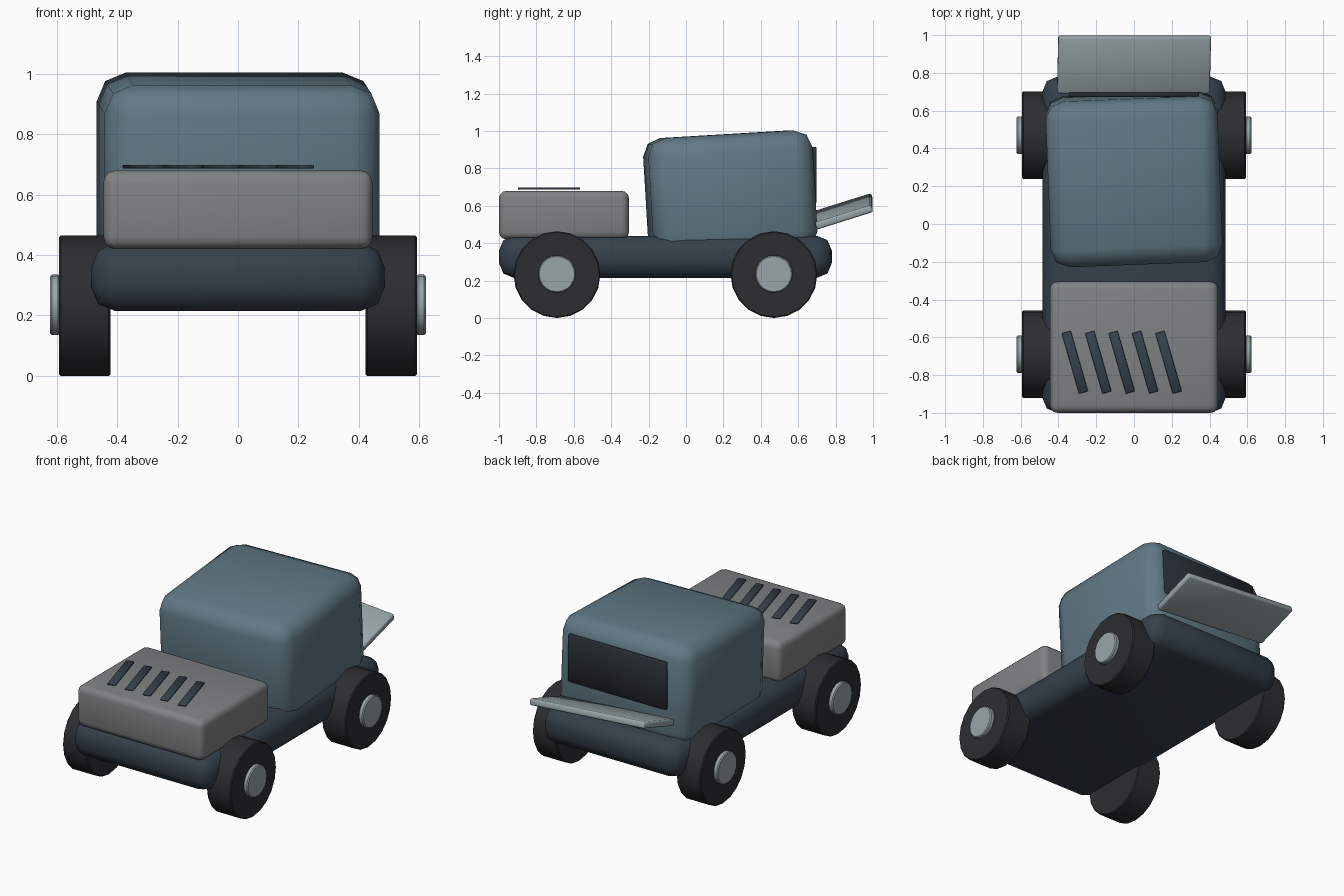
import bpy, bmesh
from math import radians
from mathutils import Matrix, Euler

if "Cube" in bpy.data.objects:
    bpy.data.objects.remove(bpy.data.objects["Cube"])


def material(name, rgb):
    m = bpy.data.materials.new(name)
    m.diffuse_color = (*rgb, 1)
    m.use_nodes = True
    m.node_tree.nodes["Principled BSDF"].inputs["Base Color"].default_value = m.diffuse_color
    return m


BODY = material("dark_blue", (0.035, 0.052, 0.070))
CABIN = material("slate_blue", (0.120, 0.190, 0.235))
HOOD = material("warm_grey", (0.210, 0.225, 0.225))
TRIM = material("light_grey", (0.320, 0.380, 0.400))
RUBBER = material("rubber", (0.025, 0.027, 0.030))
GLASS = material("dark_glass", (0.020, 0.027, 0.035))


def finish(bm, name, mat, loc, rot, angle):
    mesh = bpy.data.meshes.new(name)
    bm.to_mesh(mesh)
    bm.free()
    mesh.shade_smooth()
    mesh.set_sharp_from_angle(angle=radians(angle))
    ob = bpy.data.objects.new(name, mesh)
    ob.location = loc
    ob.rotation_euler = Euler([radians(a) for a in rot])
    mesh.materials.append(mat)
    bpy.context.collection.objects.link(ob)
    return ob


def box(name, mat, size, loc, rot=(0, 0, 0), bevel=0.0, segments=2):
    bm = bmesh.new()
    bmesh.ops.create_cube(bm, size=1, matrix=Matrix.Diagonal((*size, 1)))
    if bevel:
        bmesh.ops.bevel(bm, geom=bm.edges[:], offset=bevel, segments=segments,
                        profile=0.5, affect='EDGES', clamp_overlap=True)
    return finish(bm, name, mat, loc, rot, 50)


def disc(name, mat, radius, depth, loc, sides, bevel):
    # cylinder lying along x with softened rims
    bm = bmesh.new()
    bmesh.ops.create_cone(bm, cap_ends=True, segments=sides, radius1=radius,
                          radius2=radius, depth=depth,
                          matrix=Matrix.Rotation(radians(90), 4, 'Y'))
    rims = [e for e in bm.edges if any(len(f.verts) > 4 for f in e.link_faces)]
    bmesh.ops.bevel(bm, geom=rims, offset=bevel, segments=1, affect='EDGES')
    return finish(bm, name, mat, loc, (0, 0, 0), 40)


# Chassis and front hood
box("chassis", BODY, (0.97, 1.78, 0.225), (0, -0.11, 0.327), bevel=0.08)
box("hood", HOOD, (0.89, 0.695, 0.26), (0, -0.6525, 0.55), bevel=0.04, segments=3)

# Slanted vents on the hood
for i in range(5):
    box(f"hood_vent_{i + 1}", BODY, (0.05, 0.333, 0.012),
        (-0.313 + 0.124 * i, -0.732, 0.692), (0, 0, 16), bevel=0.003, segments=1)

# Cabin, slightly tilted and turned, sunk into the chassis
box("cabin", CABIN, (0.91, 0.88, 0.64), (0, 0.237, 0.663), (3.4, 0, 2.2), bevel=0.095)

# Rear window and open tailgate
box("rear_window", GLASS, (0.69, 0.025, 0.30), (0, 0.685, 0.765), bevel=0.004, segments=1)
box("tailgate", TRIM, (0.81, 0.315, 0.04), (0, 0.845, 0.57), (17.5, 4.5, 0), bevel=0.01)

# Wheels and hub caps
for end, y in (("front", -0.69), ("rear", 0.47)):
    for side, s in (("right", 1), ("left", -1)):
        disc(f"{end}_{side}_wheel", RUBBER, 0.232, 0.17, (s * 0.507, y, 0.232), 20, 0.006)
        disc(f"{end}_{side}_hub", TRIM, 0.1, 0.032, (s * 0.605, y, 0.235), 20, 0.006)
